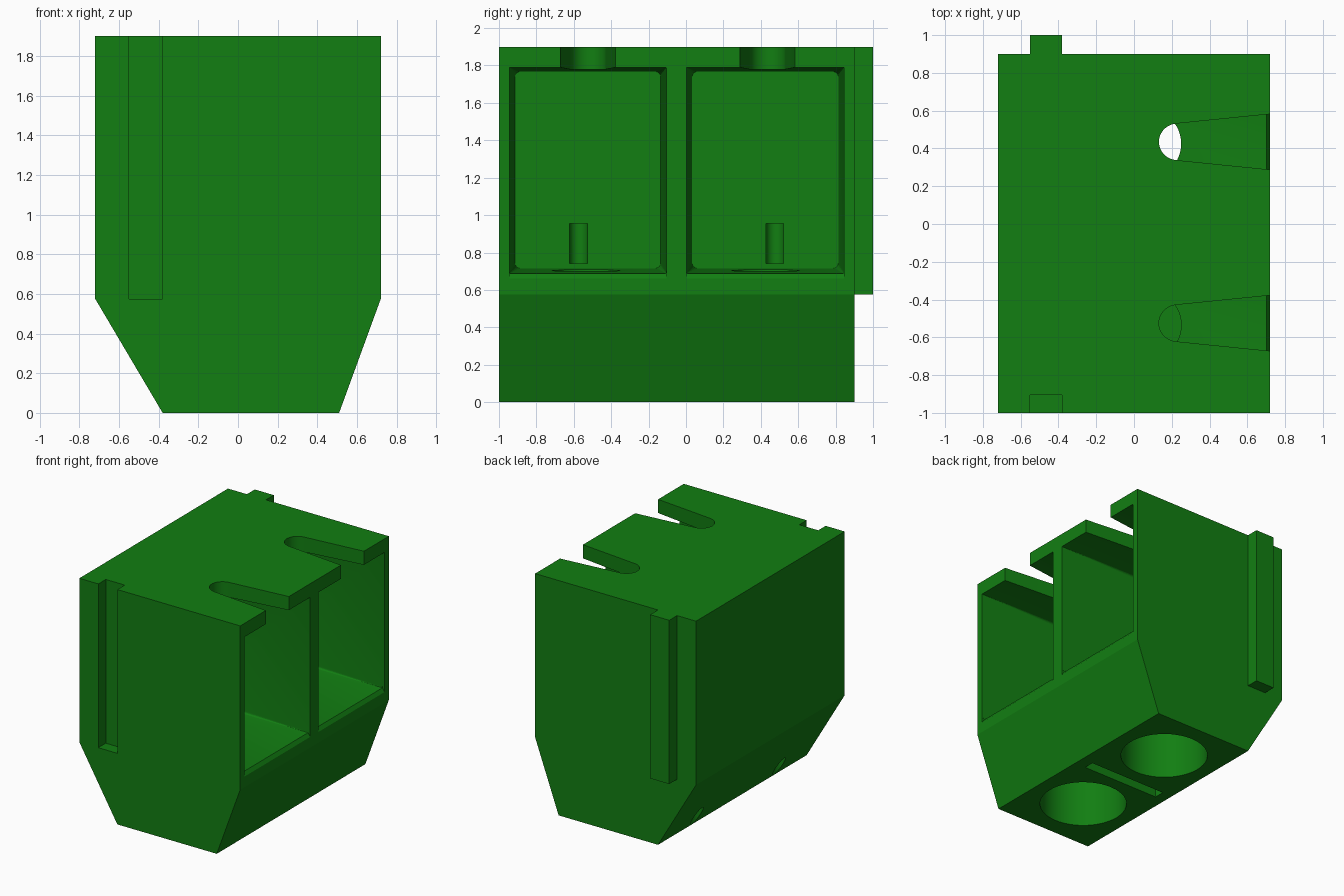
import bpy, bmesh, math

if "Cube" in bpy.data.objects:
    bpy.data.objects.remove(bpy.data.objects["Cube"])

green = bpy.data.materials.new("green plastic")
green.diffuse_color = (0.006, 0.21, 0.006, 1)
green.use_nodes = True
green.node_tree.nodes["Principled BSDF"].inputs["Base Color"].default_value = green.diffuse_color


def loft(name, rings):
    """Closed solid through rings of equal point count."""
    bm = bmesh.new()
    vs = [[bm.verts.new(p) for p in r] for r in rings]
    n = len(vs[0])
    for a, b in zip(vs, vs[1:]):
        for i in range(n):
            j = (i + 1) % n
            bm.faces.new((a[i], a[j], b[j], b[i]))
    bm.faces.new(vs[0][::-1])
    bm.faces.new(vs[-1])
    bmesh.ops.recalc_face_normals(bm, faces=bm.faces)
    me = bpy.data.meshes.new(name)
    bm.to_mesh(me)
    bm.free()
    me.materials.append(green)
    ob = bpy.data.objects.new(name, me)
    bpy.context.collection.objects.link(ob)
    return ob


def prism_y(name, pts, y0, y1):
    return loft(name, [[(x, y, z) for x, z in pts] for y in (y0, y1)])


def prism_z(name, pts, z0, z1):
    return loft(name, [[(x, y, z) for x, y in pts] for z in (z0, z1)])


def box(name, x0, x1, y0, y1, z0, z1):
    return prism_z(name, [(x0, y0), (x1, y0), (x1, y1), (x0, y1)], z0, z1)


def circle(cx, cy, r, n=48):
    return [(cx + r * math.cos(math.tau * i / n), cy + r * math.sin(math.tau * i / n))
            for i in range(n)]


def round_rect(x, y0, y1, z0, z1, r, n=5):
    pts = []
    for k, (y, z) in enumerate([(y1 - r, z1 - r), (y0 + r, z1 - r),
                                (y0 + r, z0 + r), (y1 - r, z0 + r)]):
        for i in range(n):
            a = math.pi / 2 * (k + i / (n - 1))
            pts.append((x, y + r * math.cos(a), z + r * math.sin(a)))
    return pts


def cut(target, cutter):
    mod = target.modifiers.new("cut", 'BOOLEAN')
    mod.operation = 'DIFFERENCE'
    mod.solver = 'EXACT'
    mod.object = cutter
    bpy.context.view_layer.objects.active = target
    bpy.ops.object.modifier_apply(modifier=mod.name)
    bpy.data.objects.remove(cutter)


# Housing: six-sided profile run along y
body = prism_y("housing", [(-.72, 1.9), (.72, 1.9), (.72, .575), (.51, 0),
                           (-.38, 0), (-.72, .575)], -1, .9)

# Joining groove in the front wall and matching rib on the back wall
cut(body, box("groove_cut", -.55, -.38, -1.1, -.905, .575, 2))
rib = box("joining_rib", -.55, -.38, .9, 1, .575, 1.9)

# Two bays: (y0, y1, slot centre, wire hole y, small hole bottom)
bays = [(-.945, -.105, -.525, -.575, .6), (.002, .845, .435, .475, .4)]
for y0, y1, yc, yw, zlow in bays:
    # Drafted pocket open to the right
    cut(body, loft("pocket_cut", [
        round_rect(.74, y0, y1, .688, 1.79, .003),
        round_rect(-.37, y0 + .03, y1 - .03, .715, 1.768, .03)]))
    # Chamfered sill
    cut(body, prism_y("sill_cut", [(.70, .69), (.74, .63), (.74, .70), (.70, .70)], y0, y1))
    # Tapered slot through the roof with a round end
    slot = [(.75, yc - .15), (.75, yc + .15)]
    for i in range(25):
        a = math.radians(96 + 168 * i / 24)
        slot.append((.232 + .1 * math.cos(a), yc + .097 * math.sin(a)))
    cut(body, prism_z("slot_cut", slot, 1.7, 2))
    # Wide bore from below and small hole in the pocket floor
    cut(body, prism_z("bore_cut", circle(.065, yc, .33), -.1, .5))
    cut(body, prism_z("hole_cut", circle(.065, yc - .01, .185), zlow, .8))
    # Wire channel from the sloped wall up into the pocket's rear wall
    cut(body, prism_z("wire_cut", circle(-.43, yw, .0475, 24), -.1, .955))
    cut(body, box("wire_mouth_cut", -.43, -.34, yw - .0474, yw + .0474, .74, .955))

# Narrow slit in the underside between the bores
cut(body, box("slit_cut", -.29, .41, -.09, -.005, -.1, .35))

for ob in (body, rib):
    bpy.ops.object.select_all(action='DESELECT')
    ob.select_set(True)
    bpy.context.view_layer.objects.active = ob
    bpy.ops.object.shade_smooth_by_angle(angle=math.radians(20))
